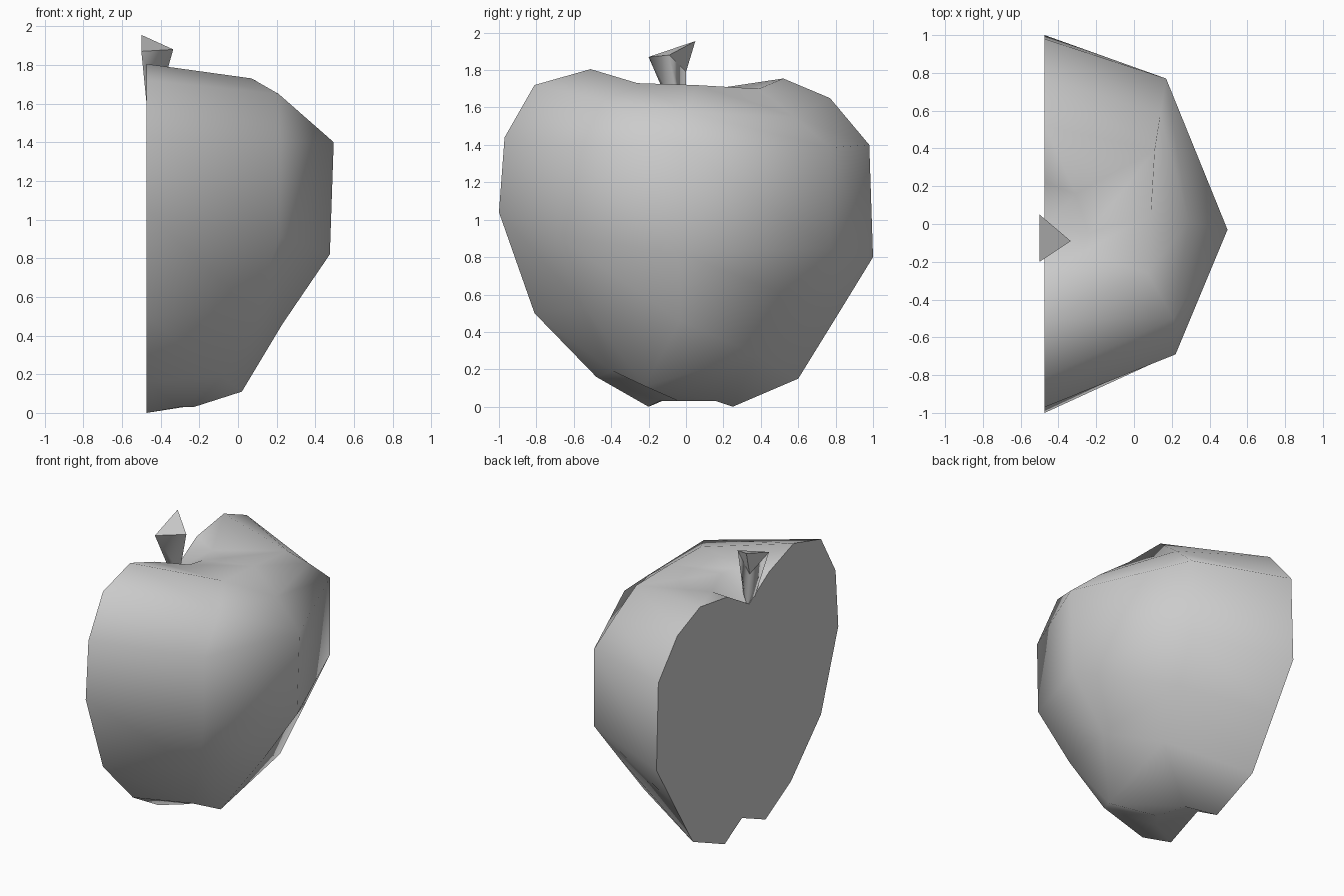
import bpy, bmesh

if "Cube" in bpy.data.objects:
    bpy.data.objects.remove(bpy.data.objects["Cube"], do_unlink=True)

grey = bpy.data.materials.new("plain grey")
grey.use_nodes = True
grey.diffuse_color = (0.6, 0.6, 0.6, 1)
grey.node_tree.nodes["Principled BSDF"].inputs["Base Color"].default_value = grey.diffuse_color


def finish(bm, name):
    bmesh.ops.recalc_face_normals(bm, faces=bm.faces[:])
    mesh = bpy.data.meshes.new(name)
    bm.to_mesh(mesh)
    bm.free()
    mesh.materials.append(grey)
    obj = bpy.data.objects.new(name, mesh)
    bpy.context.collection.objects.link(obj)
    return obj


CUT_X = -0.473

# Cut outline, front and back halves: (y, height) from top to bottom
front_rim = [(-.24, 1.71), (-.51, 1.805), (-.81, 1.72), (-.97, 1.44),
             (-1, 1.04), (-.81, .5), (-.48, .16), (-.2, 0)]
back_rim = [(.22, 1.71), (.52, 1.755), (.77, 1.65), (.98, 1.4),
            (1, .8), (.81, .49), (.6, .15), (.25, 0)]

# Uneven ribs around the fruit, each from top to bottom
front_rib = [(-.27, -.15, 1.71), (.07, -.26, 1.73), (.21, -.5, 1.65), (.22, -.69, 1.4),
             (.215, -.685, .91), (.08, -.54, .53), (-.08, -.39, .19), (-.3, -.14, .03)]
side_rib = [(-.24, -.05, 1.71), (.09, .05, 1.72), (.29, .01, 1.575), (.495, -.03, 1.4),
            (.475, -.03, .82), (.23, -.03, .46), (.02, -.22, .11), (-.23, -.04, .03)]
back_rib = [(-.31, .16, 1.68), (.11, .39, 1.7), (.14, .58, 1.55), (.17, .77, 1.385),
            (.17, .77, .85), (.12, .58, .58), (.066, .367, .283), (-.28, .16, .03)]

bm = bmesh.new()
top = bm.verts.new((CUT_X, -.02, 1.57))
bottom = bm.verts.new((CUT_X, .06, .11))
ribs = [[(CUT_X, y, z) for y, z in front_rim], front_rib, side_rib, back_rib,
        [(CUT_X, y, z) for y, z in back_rim]]
grid = [[bm.verts.new(p) for p in rib] for rib in ribs]
for a, b in zip(grid, grid[1:]):
    bm.faces.new((top, a[0], b[0]))
    bm.faces.new((bottom, b[-1], a[-1]))
    for i in range(len(a) - 1):
        bm.faces.new((a[i], a[i + 1], b[i + 1], b[i]))
for f in bm.faces:
    f.smooth = True

# Flat cut side, with a crisp rim
cut = bm.faces.new([top] + grid[0] + [bottom] + grid[-1][::-1])
for e in cut.edges:
    e.smooth = False
finish(bm, "half_fruit")

# Stem: slanted stalk flaring upwards, smooth sides and a flat snapped end
bm = bmesh.new()
points = dict(A=(-.5, .05, 1.955), B=(-.5, -.2, 1.87), C=(-.335, -.09, 1.88),
              D=(-.49, 0, 1.79), P=(-.47, -.07, 1.57), Q=(-.47, 0, 1.57),
              R=(-.42, -.04, 1.58))
verts = {k: bm.verts.new(p) for k, p in points.items()}
for loop in ("BPRC", "CRQD", "BDQP"):
    bm.faces.new([verts[k] for k in loop]).smooth = True
for loop in ("ABC", "CDA", "ADB", "PQR"):
    for e in bm.faces.new([verts[k] for k in loop]).edges:
        e.smooth = False
finish(bm, "stem")
